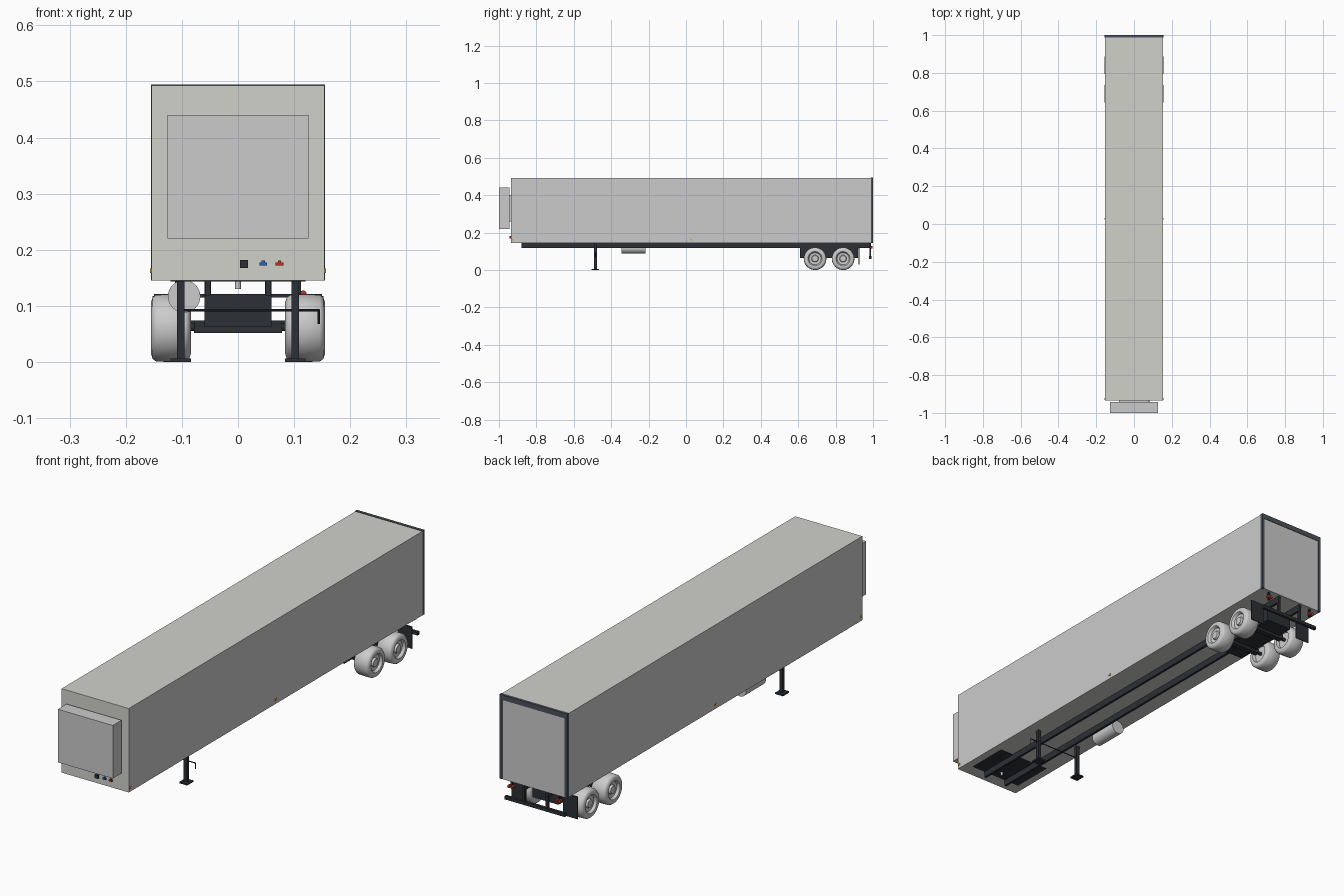
import bpy, bmesh, math
from mathutils import Matrix, Vector

if "Cube" in bpy.data.objects:
    bpy.data.objects.remove(bpy.data.objects["Cube"])


def mat(name, c):
    m = bpy.data.materials.new(name)
    m.diffuse_color = (*c, 1)
    m.use_nodes = True
    m.node_tree.nodes["Principled BSDF"].inputs["Base Color"].default_value = m.diffuse_color
    return m


CREAM = mat("cream_paint", (0.64, 0.64, 0.60))
DARK = mat("dark_steel", (0.025, 0.03, 0.036))
RED = mat("red", (0.5, 0.03, 0.02))
BLUE = mat("blue", (0.03, 0.12, 0.5))
AMBER = mat("amber", (0.8, 0.35, 0.03))
FRAME = mat("frame_grey", (0.07, 0.085, 0.105))


def finish(name, bm, m=None, smooth=False):
    bmesh.ops.recalc_face_normals(bm, faces=bm.faces)
    me = bpy.data.meshes.new(name)
    bm.to_mesh(me)
    bm.free()
    ob = bpy.data.objects.new(name, me)
    bpy.context.collection.objects.link(ob)
    if m:
        me.materials.append(m)
    if smooth:
        bpy.ops.object.select_all(action='DESELECT')
        ob.select_set(True)
        bpy.context.view_layer.objects.active = ob
        bpy.ops.object.shade_smooth_by_angle(angle=math.radians(35))
    return ob


def box(name, x, y, z, m=None):
    """Box from (min, max) pairs."""
    bm = bmesh.new()
    lo, hi = Vector((x[0], y[0], z[0])), Vector((x[1], y[1], z[1]))
    bmesh.ops.create_cube(bm, size=1, matrix=Matrix.Translation((lo + hi) / 2)
                          @ Matrix.Diagonal((*(hi - lo), 1)))
    return finish(name, bm, m)


def pair(name, x, y, z, m=None):
    """The same box on the right and the left."""
    for side, s in (("right", 1), ("left", -1)):
        box(f"{name}_{side}", sorted((x[0] * s, x[1] * s)), y, z, m)


def rod(name, a, b, r, m=None, seg=16):
    bm = bmesh.new()
    a, b = Vector(a), Vector(b)
    rot = Vector((0, 0, 1)).rotation_difference(b - a).to_matrix().to_4x4()
    bmesh.ops.create_cone(bm, cap_ends=True, segments=seg, radius1=r, radius2=r,
                          depth=(b - a).length, matrix=Matrix.Translation((a + b) / 2) @ rot)
    return finish(name, bm, m, True)


def lathe_x(name, profile, centre, side, m=None, seg=40):
    """Spin an (x, radius) profile about the x axis."""
    bm = bmesh.new()
    vs = [bm.verts.new((x, 0, r)) for x, r in profile]
    es = [bm.edges.new(p) for p in zip(vs, vs[1:])]
    bmesh.ops.spin(bm, geom=vs + es, cent=(0, 0, 0), axis=(1, 0, 0),
                   angle=2 * math.pi, steps=seg)
    bmesh.ops.remove_doubles(bm, verts=bm.verts, dist=1e-5)
    bmesh.ops.transform(bm, verts=bm.verts, matrix=Matrix.Translation(centre)
                        @ Matrix.Diagonal((side, 1, 1, 1)))
    return finish(name, bm, m, True)


# Cargo body, plain side panels, rear frame and doors
Z0, Z1 = 0.145, 0.493
box("cargo_body", (-0.153, 0.153), (-0.935, 0.990), (Z0, Z1), CREAM)
pair("side_panel", (0.1525, 0.154), (-0.935, 0.990), (Z0, Z1))
pair("rear_frame_post", (0.143, 0.155), (0.988, 1.0), (Z0, 0.495), FRAME)
box("rear_frame_header", (-0.143, 0.143), (0.988, 1.0), (0.474, 0.495), FRAME)
pair("rear_door", (0.0004, 0.143), (0.985, 0.998), (Z0, 0.474))

# Cooling unit on the front wall
box("cooling_unit", (-0.126, 0.126), (-1.0, -0.943), (0.22, 0.44))
box("cooling_unit_mount", (-0.08, 0.08), (-0.944, -0.934), (0.26, 0.40))

# Front air and power connectors
box("power_socket", (0.004, 0.018), (-0.944, -0.934), (0.168, 0.182), DARK)
for name, x, m in (("blue_air_coupling", 0.045, BLUE), ("red_air_coupling", 0.074, RED)):
    box(name, (x - 0.007, x + 0.007), (-0.943, -0.934), (0.172, 0.177), m)
    box(name + "_cap", (x - 0.003, x + 0.003), (-0.942, -0.934), (0.177, 0.181), m)

# Side marker lamps
for i, (y, m) in enumerate(((-0.927, AMBER), (0.028, AMBER))):
    pair(f"side_marker_{i}", (0.153, 0.1565), (y - 0.005, y + 0.005), (0.159, 0.167), m)

# Chassis rails, coupling plate and kingpin
pair("chassis_rail", (0.049, 0.059), (-0.88, 0.985), (0.118, Z0), DARK)
box("coupling_plate", (-0.12, 0.12), (-0.88, -0.70), (0.1435, 0.147), DARK)
rod("kingpin", (0, -0.84, 0.13), (0, -0.84, Z0), 0.005)

# Landing gear with cross shaft and crank
for s, side in ((1, "right"), (-1, "left")):
    x = s * 0.102
    box(f"landing_leg_{side}", (x - 0.007, x + 0.007), (-0.491, -0.477), (0.006, Z0), DARK)
    box(f"landing_foot_{side}", (x - 0.018, x + 0.018), (-0.504, -0.464), (0.0, 0.006), DARK)
rod("landing_shaft", (-0.10, -0.484, 0.092), (0.145, -0.484, 0.092), 0.0022, DARK, 10)
rod("landing_crank", (0.144, -0.484, 0.094), (0.144, -0.484, 0.068), 0.002, DARK, 10)

# Fuel tank
rod("fuel_tank", (-0.096, -0.345, 0.117), (-0.096, -0.216, 0.117), 0.029, None, 32)

# Bogie and axles
box("bogie_frame", (-0.06, 0.06), (0.61, 0.92), (0.063, 0.121), DARK)
TYRE = [(0.098, 0.0), (0.098, 0.034), (0.085, 0.038), (0.084, 0.046), (0.087, 0.055),
        (0.093, 0.0595), (0.120, 0.0605), (0.146, 0.0595), (0.152, 0.055),
        (0.155, 0.046), (0.154, 0.038), (0.151, 0.035), (0.143, 0.032),
        (0.141, 0.019), (0.149, 0.016), (0.150, 0.0)]
for i, y in enumerate((0.69, 0.84)):
    box(f"axle_{i}", (-0.078, 0.078), (y - 0.012, y + 0.012), (0.052, 0.074), DARK)
    rod(f"axle_spindle_{i}", (-0.10, y, 0.062), (0.10, y, 0.062), 0.007, DARK)
    for s, side in ((1, "right"), (-1, "left")):
        lathe_x(f"wheel_{i}_{side}", TYRE, (0, y, 0.0605), s)

# Mud flaps and their hanger bar
pair("mud_flap", (0.086, 0.152), (0.923, 0.927), (0.03, 0.118), DARK)
pair("mud_flap_hanger", (0.055, 0.150), (0.920, 0.927), (0.115, 0.121), DARK)

# Rear underrun bumper and tail lamps
box("rear_bumper", (-0.138, 0.138), (0.979, 0.991), (0.060, 0.074), DARK)
pair("bumper_post", (0.048, 0.060), (0.980, 0.989), (0.070, Z0), DARK)
pair("tail_lamp_bracket", (0.104, 0.112), (0.980, 0.988), (0.110, Z0), DARK)
for s, side in ((1, "right"), (-1, "left")):
    for k, x in enumerate((0.102, 0.116)):
        rod(f"tail_lamp_{side}_{k}", (s * x, 0.984, 0.121), (s * x, 0.996, 0.121), 0.0065, RED)
